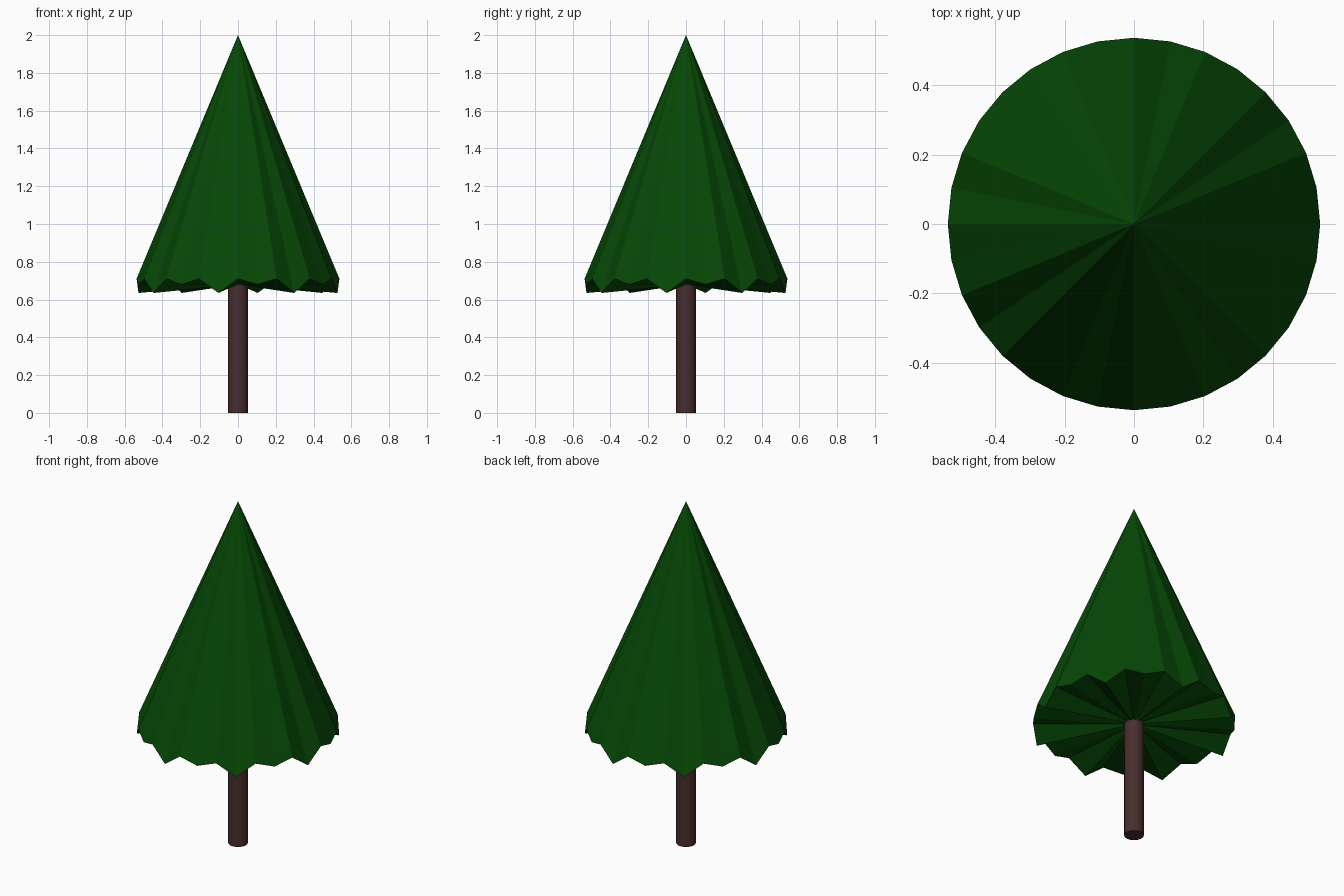
import bpy, bmesh, math

if "Cube" in bpy.data.objects:
    bpy.data.objects.remove(bpy.data.objects["Cube"])

SIDES = 32


def material(name, color):
    mat = bpy.data.materials.new(name)
    mat.diffuse_color = color
    mat.use_nodes = True
    mat.node_tree.nodes["Principled BSDF"].inputs["Base Color"].default_value = mat.diffuse_color
    return mat


def add_object(name, bm, mat):
    bmesh.ops.recalc_face_normals(bm, faces=bm.faces)
    mesh = bpy.data.meshes.new(name)
    bm.to_mesh(mesh)
    bm.free()
    mesh.materials.append(mat)
    obj = bpy.data.objects.new(name, mesh)
    bpy.context.collection.objects.link(obj)
    return obj


# Foliage: cone with a repeating high / shallow / high / deep jagged hem,
# closed underneath by a fan around a centre point
HEM = (0.71, 0.68, 0.71, 0.635)
RADIUS, TOP, UNDERSIDE = 0.537, 2.0, 0.68
bm = bmesh.new()
apex = bm.verts.new((0, 0, TOP))
centre = bm.verts.new((0, 0, UNDERSIDE))
rim = []
for i in range(SIDES):
    a = 2 * math.pi * i / SIDES
    rim.append(bm.verts.new((RADIUS * math.cos(a), RADIUS * math.sin(a), HEM[i % 4])))
for i in range(SIDES):
    j = (i + 1) % SIDES
    bm.faces.new((apex, rim[i], rim[j]))
    bm.faces.new((centre, rim[j], rim[i]))
add_object("foliage", bm, material("needle_green", (0.002, 0.065, 0.002, 1)))

# Trunk: plain cylinder reaching just into the foliage
TRUNK_R, TRUNK_H = 0.052, 0.71
bm = bmesh.new()
bmesh.ops.create_cone(bm, cap_ends=True, segments=SIDES,
                      radius1=TRUNK_R, radius2=TRUNK_R, depth=TRUNK_H)
bmesh.ops.translate(bm, verts=bm.verts, vec=(0, 0, TRUNK_H / 2))
add_object("trunk", bm, material("bark_brown", (0.065, 0.027, 0.027, 1)))
